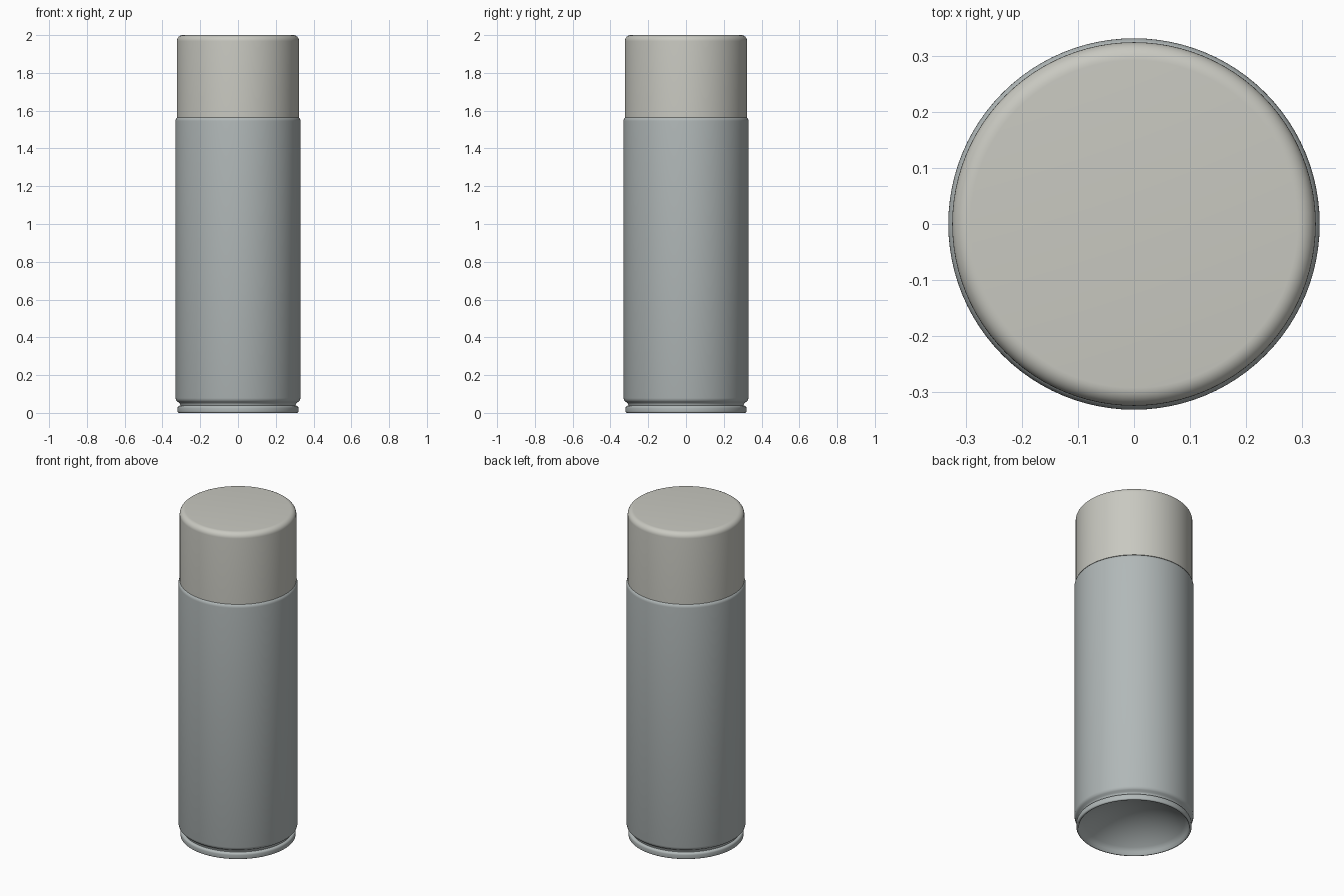
import bpy, bmesh, math

if "Cube" in bpy.data.objects:
    bpy.data.objects.remove(bpy.data.objects["Cube"])

SEGMENTS = 96


def arc(cr, cz, radius, start, end, steps=6):
    """Points of a circular arc in the (radius, z) plane, angles in degrees."""
    angles = [math.radians(start + (end - start) * i / steps) for i in range(steps + 1)]
    return [(cr + radius * math.cos(a), cz + radius * math.sin(a)) for a in angles]


def lathe(name, profile, color):
    """Spin a (radius, z) profile around the z axis."""
    bm = bmesh.new()
    verts = [bm.verts.new((r, 0, z)) for r, z in profile]
    edges = [bm.edges.new(pair) for pair in zip(verts, verts[1:])]
    bmesh.ops.spin(bm, geom=verts + edges, cent=(0, 0, 0), axis=(0, 0, 1),
                   angle=math.tau, steps=SEGMENTS, use_duplicate=False)
    bmesh.ops.remove_doubles(bm, verts=bm.verts, dist=1e-5)
    bmesh.ops.recalc_face_normals(bm, faces=bm.faces)
    mesh = bpy.data.meshes.new(name)
    bm.to_mesh(mesh)
    bm.free()
    obj = bpy.data.objects.new(name, mesh)
    bpy.context.collection.objects.link(obj)
    mat = bpy.data.materials.new(name + "_paint")
    mat.diffuse_color = (*color, 1)
    mat.use_nodes = True
    mat.node_tree.nodes["Principled BSDF"].inputs["Base Color"].default_value = mat.diffuse_color
    mesh.materials.append(mat)
    bpy.ops.object.select_all(action='DESELECT')
    obj.select_set(True)
    bpy.context.view_layer.objects.active = obj
    bpy.ops.object.shade_smooth_by_angle(angle=math.radians(40))
    return obj


# Can body: concave base dome, crimped rim, neck groove, wall, rounded shoulder
dome_rise, dome_r = 0.12, 0.302
sphere_r = (dome_r ** 2 + dome_rise ** 2) / (2 * dome_rise)
edge_angle = math.degrees(math.acos(dome_r / sphere_r))
dome = arc(0, 0.02 + dome_rise - sphere_r, sphere_r, 90, edge_angle, 12)
dome[0] = (0, dome[0][1])
body = dome + [(0.306, 0.003), (0.31, 0)]
body += arc(0.312, 0.008, 0.008, -90, 0, 4)
body += arc(0.308, 0.026, 0.012, 0, 90, 4)
body += [(0.305, 0.039), (0.306, 0.047), (0.312, 0.054)]
body += [(0.322, 0.060), (0.328, 0.067), (0.331, 0.078)]
body += arc(0.306, 1.545, 0.025, 0, 75, 6)
body += [(0.30, 1.572), (0, 1.572)]
lathe("can_body", body, (0.44, 0.48, 0.48))

# Cap: straight sleeve with rounded top edge
cap = [(0, 1.565), (0.324, 1.565)]
cap += arc(0.324 - 0.032, 2.0 - 0.032, 0.032, 0, 90, 8)
cap += [(0, 2.0)]
lathe("cap", cap, (0.58, 0.58, 0.53))
